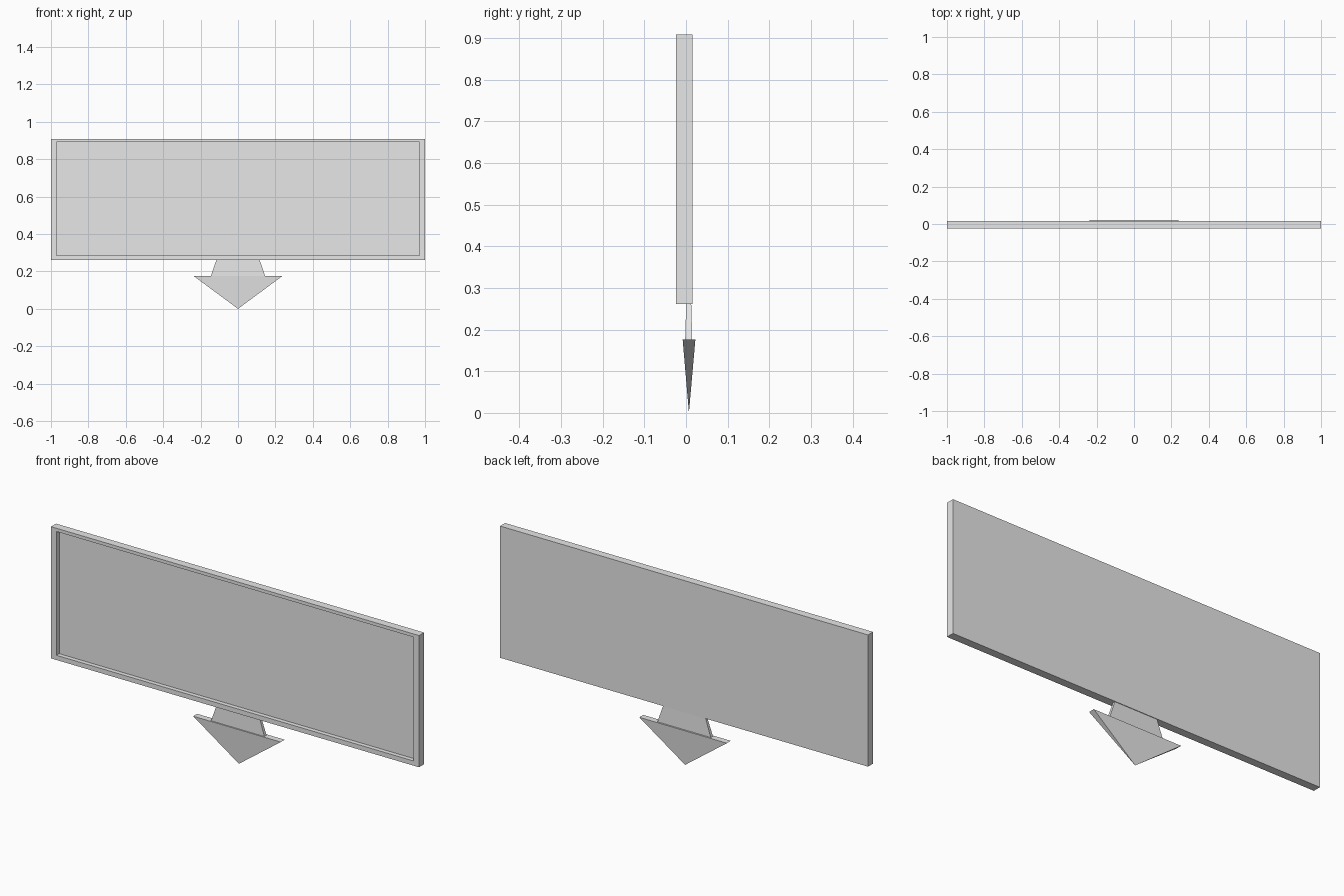
import bpy

cube = bpy.data.objects.get("Cube")
if cube:
    bpy.data.objects.remove(cube, do_unlink=True)

grey = bpy.data.materials.new("light grey")
grey.use_nodes = True
grey.diffuse_color = (0.8, 0.8, 0.8, 1)
grey.node_tree.nodes["Principled BSDF"].inputs["Base Color"].default_value = grey.diffuse_color


def add_mesh(name, verts, faces):
    mesh = bpy.data.meshes.new(name)
    mesh.from_pydata(verts, [], faces)
    mesh.materials.append(grey)
    obj = bpy.data.objects.new(name, mesh)
    bpy.context.collection.objects.link(obj)
    return obj


def rect_xz(half, z0, z1, y):
    return [(-half, y, z0), (half, y, z0), (half, y, z1), (-half, y, z1)]


def rect_xy(half, y0, y1, z):
    return [(-half, y0, z), (half, y0, z), (half, y1, z), (-half, y1, z)]


def bridge(a, b):
    """Quads joining two four-sided rings that start at a and b."""
    return [(a + i, a + (i + 1) % 4, b + (i + 1) % 4, b + i) for i in range(4)]


# Sign board: back, outer walls, front rim, recess walls, recessed panel
rings = (rect_xz(1.0, 0.262, 0.909, 0.0155) + rect_xz(1.0, 0.262, 0.909, -0.0235)
         + rect_xz(0.97, 0.285, 0.893, -0.0235) + rect_xz(0.97, 0.285, 0.893, -0.002))
add_mesh("sign_board", rings,
         [(3, 2, 1, 0)] + bridge(0, 4) + bridge(4, 8) + bridge(8, 12) + [(12, 13, 14, 15)])

# Tapered neck under the board
add_mesh("arrow_neck",
         rect_xy(0.145, -0.002, 0.015, 0.176) + rect_xy(0.115, 0.0005, 0.0125, 0.263),
         [(3, 2, 1, 0)] + bridge(0, 4) + [(4, 5, 6, 7)])

# Downward pointing arrow head, a flat pyramid
add_mesh("arrow_head",
         rect_xy(0.238, -0.008, 0.0225, 0.176) + [(0, 0.007, 0)],
         [(0, 1, 2, 3)] + [((i + 1) % 4, i, 4) for i in range(4)])

# Consistent outward normals
import bmesh
for name in ("sign_board", "arrow_neck", "arrow_head"):
    mesh = bpy.data.objects[name].data
    bm = bmesh.new()
    bm.from_mesh(mesh)
    bmesh.ops.recalc_face_normals(bm, faces=bm.faces)
    bm.to_mesh(mesh)
    bm.free()
